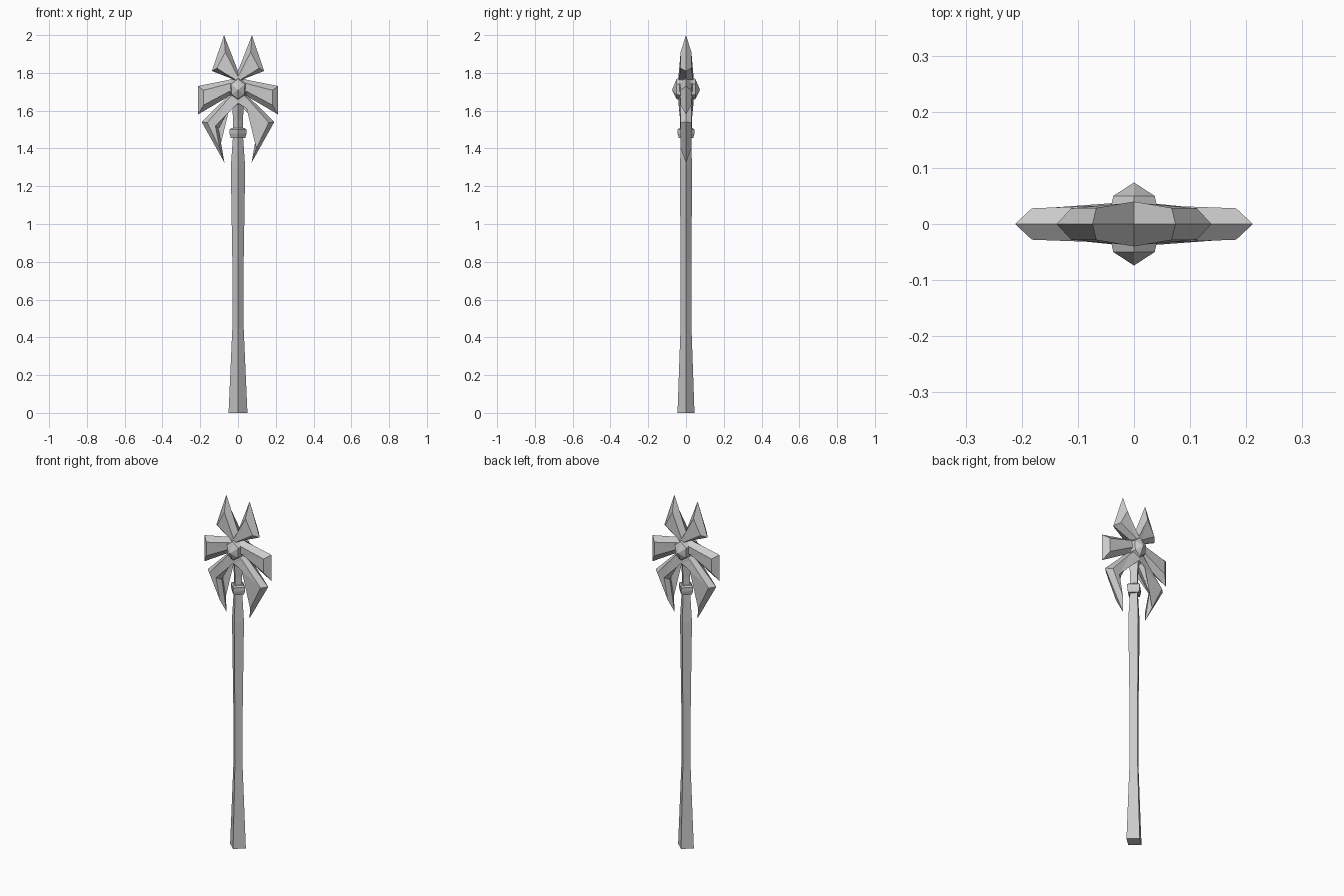
import bpy, bmesh

if "Cube" in bpy.data.objects:
    bpy.data.objects.remove(bpy.data.objects["Cube"])


def make_object(name, bm):
    bmesh.ops.recalc_face_normals(bm, faces=bm.faces)
    mesh = bpy.data.meshes.new(name)
    bm.to_mesh(mesh)
    bm.free()
    ob = bpy.data.objects.new(name, mesh)
    bpy.context.collection.objects.link(ob)
    return ob


def bridge(bm, a, b):
    n = len(a)
    for i in range(n):
        bm.faces.new((a[i], a[(i + 1) % n], b[(i + 1) % n], b[i]))


def diamond_loft(name, profile):
    """Four-sided column with its corners on the x and y axes: (rx, ry, z) rows."""
    bm = bmesh.new()
    rings = [[bm.verts.new((x * rx, y * ry, z))
              for x, y in ((1, 0), (0, 1), (-1, 0), (0, -1))]
             for rx, ry, z in profile]
    for a, b in zip(rings, rings[1:]):
        bridge(bm, a, b)
    bm.faces.new(rings[0])
    bm.faces.new(rings[-1])
    return make_object(name, bm)


def blade(name, outline, inset):
    """Blade with a sharp edge at y=0 and raised faces, thicker near the hub."""
    for side, sx in (("right", 1), ("left", -1)):
        bm = bmesh.new()
        edge = [bm.verts.new((sx * x, 0, z)) for x, z in outline]
        for sy in (-1, 1):
            face = [bm.verts.new((sx * x, sy * max(0.028, 0.04 - 0.17 * x), z))
                    for x, z in inset]
            # no inner wall where the two halves meet at x=0
            for i in range(len(edge) - 1):
                bm.faces.new((edge[i], edge[i + 1], face[i + 1], face[i]))
            cap = bm.faces.new(face)
            bmesh.ops.triangulate(bm, faces=[cap])
        make_object(f"{name}_{side}", bm)


# Shaft and collar
diamond_loft("shaft", [(0.05, 0.045, 0), (0.03, 0.029, 0.45), (0.03, 0.029, 0.8),
                       (0.038, 0.032, 1.3), (0.027, 0.027, 1.46), (0.026, 0.026, 1.55),
                       (0.032, 0.034, 1.65)])
diamond_loft("collar", [(0.038, 0.038, 1.455), (0.045, 0.045, 1.478),
                        (0.045, 0.045, 1.5), (0.036, 0.036, 1.508)])

# Three pairs of blades
blade("upper_blade",
      [(0, 1.81), (0.074, 2.0), (0.138, 1.81), (0.035, 1.77), (0, 1.74)],
      [(0, 1.78), (0.067, 1.91), (0.112, 1.825), (0.02, 1.768), (0, 1.75)])
blade("middle_blade",
      [(0, 1.78), (0.04, 1.765), (0.212, 1.73), (0.212, 1.58), (0.05, 1.675), (0, 1.68)],
      [(0, 1.76), (0.04, 1.745), (0.182, 1.708), (0.182, 1.63), (0.05, 1.70), (0, 1.71)])
blade("lower_blade",
      [(0, 1.72), (0.05, 1.68), (0.192, 1.54), (0.072, 1.325),
       (0.103, 1.505), (0.03, 1.635), (0, 1.59)],
      [(0, 1.71), (0.05, 1.665), (0.163, 1.537), (0.097, 1.40),
       (0.12, 1.52), (0.035, 1.655), (0, 1.64)])

# Faceted gem on front and back
GEM = [(0, 0.06), (0.038, 0.03), (0.034, -0.025), (0, -0.05), (-0.034, -0.025), (-0.038, 0.03)]
for label, sy in (("front", -1), ("back", 1)):
    bm = bmesh.new()
    base, girdle = [[bm.verts.new((x * s, sy * y, 1.71 + z * s)) for x, z in GEM]
                    for y, s in ((0.02, 1.15), (0.05, 0.97))]
    bridge(bm, base, girdle)
    tip = bm.verts.new((0, sy * 0.074, 1.71))
    for i in range(6):
        bm.faces.new((girdle[i], girdle[(i + 1) % 6], tip))
    bm.faces.new(base)
    make_object(f"{label}_gem", bm)
